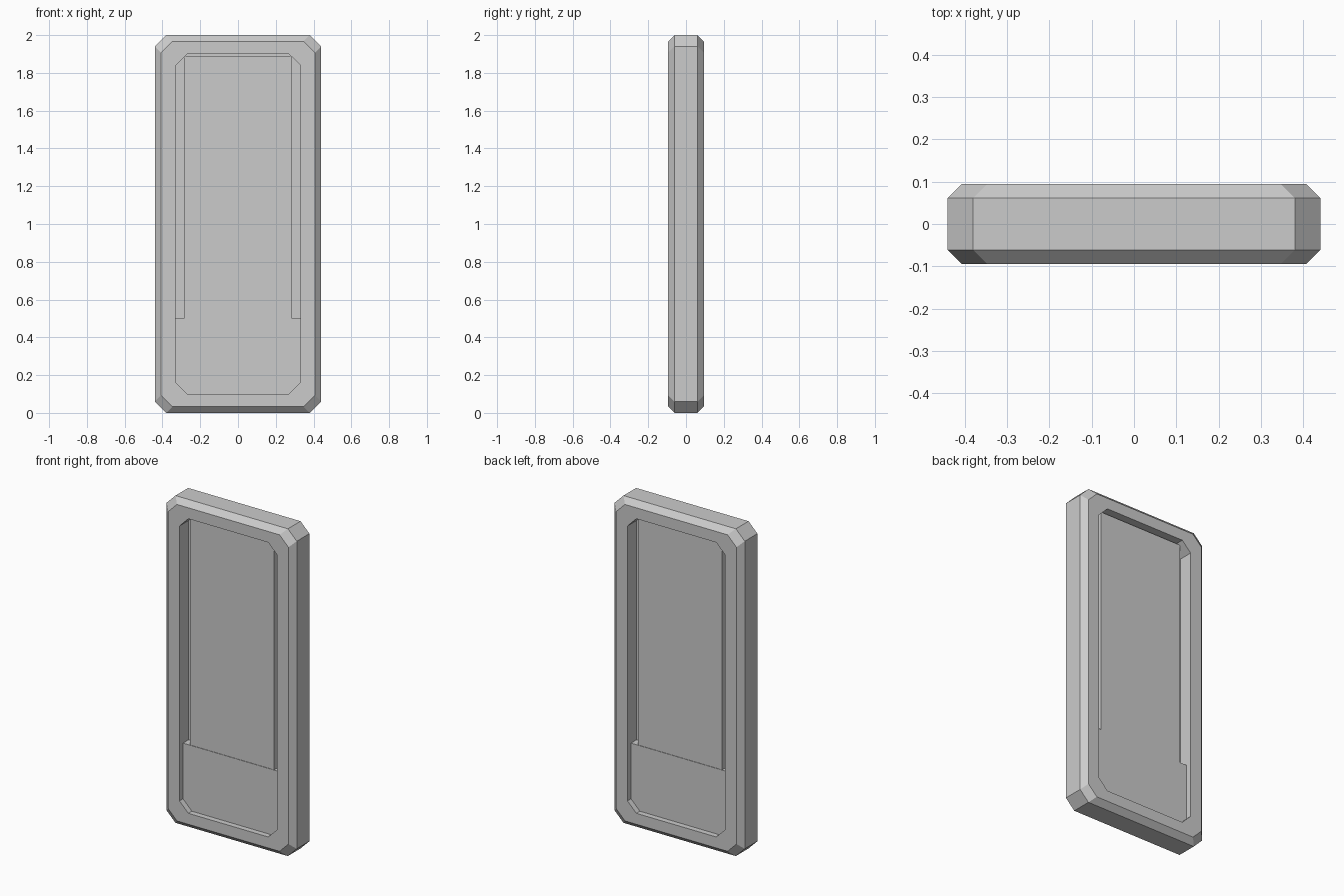
import bpy, bmesh

if "Cube" in bpy.data.objects:
    bpy.data.objects.remove(bpy.data.objects["Cube"])


def clipped_rect(hx, z0, z1, cut):
    """Eight-sided outline in the xz plane."""
    return [(-hx + cut, z0), (hx - cut, z0), (hx, z0 + cut), (hx, z1 - cut),
            (hx - cut, z1), (-hx + cut, z1), (-hx, z1 - cut), (-hx, z0 + cut)]


def make_object(name, bm):
    bmesh.ops.recalc_face_normals(bm, faces=bm.faces)
    mesh = bpy.data.meshes.new(name)
    bm.to_mesh(mesh)
    bm.free()
    obj = bpy.data.objects.new(name, mesh)
    bpy.context.collection.objects.link(obj)
    return obj


def bridge(bm, a, b):
    for i in range(len(a)):
        j = (i + 1) % len(a)
        bm.faces.new((a[i], a[j], b[j], b[i]))


def slab(name, outline, half_depth):
    """Outline extruded symmetrically in y."""
    bm = bmesh.new()
    front, back = [[bm.verts.new((x, y, z)) for x, z in outline]
                   for y in (-half_depth, half_depth)]
    bm.faces.new(front)
    bm.faces.new(back)
    bridge(bm, front, back)
    return make_object(name, bm)


# Frame: clipped rectangular ring with bevelled outer edges
HX, TOP, CUT = 0.44, 2.0, 0.06
DEPTH, BEVEL = 0.094, 0.033
opening = clipped_rect(0.33, 0.10, 1.90, CUT)
rim = clipped_rect(HX - BEVEL, BEVEL, TOP - BEVEL, CUT)
outer = clipped_rect(HX, 0, TOP, CUT)
sections = [(opening, -DEPTH), (rim, -DEPTH), (outer, -DEPTH + BEVEL),
            (outer, DEPTH - BEVEL), (rim, DEPTH), (opening, DEPTH)]
bm = bmesh.new()
loops = [[bm.verts.new((x, y, z)) for x, z in pts] for pts, y in sections]
for k in range(len(loops)):
    bridge(bm, loops[k], loops[(k + 1) % len(loops)])
make_object("frame", bm)

# Lower block filling the bottom of the opening
slab("lower_block", [(-0.27, 0.10), (0.27, 0.10), (0.33, 0.16),
                     (0.33, 0.50), (-0.33, 0.50), (-0.33, 0.16)], 0.060)

# Tall panel, narrower than the opening
slab("tall_panel", [(-0.285, 0.49), (0.285, 0.49),
                    (0.285, 1.89), (-0.285, 1.89)], 0.057)

# Thin web closing the grooves beside the panel
slab("groove_floor", clipped_rect(0.332, 0.098, 1.902, CUT), 0.006)
